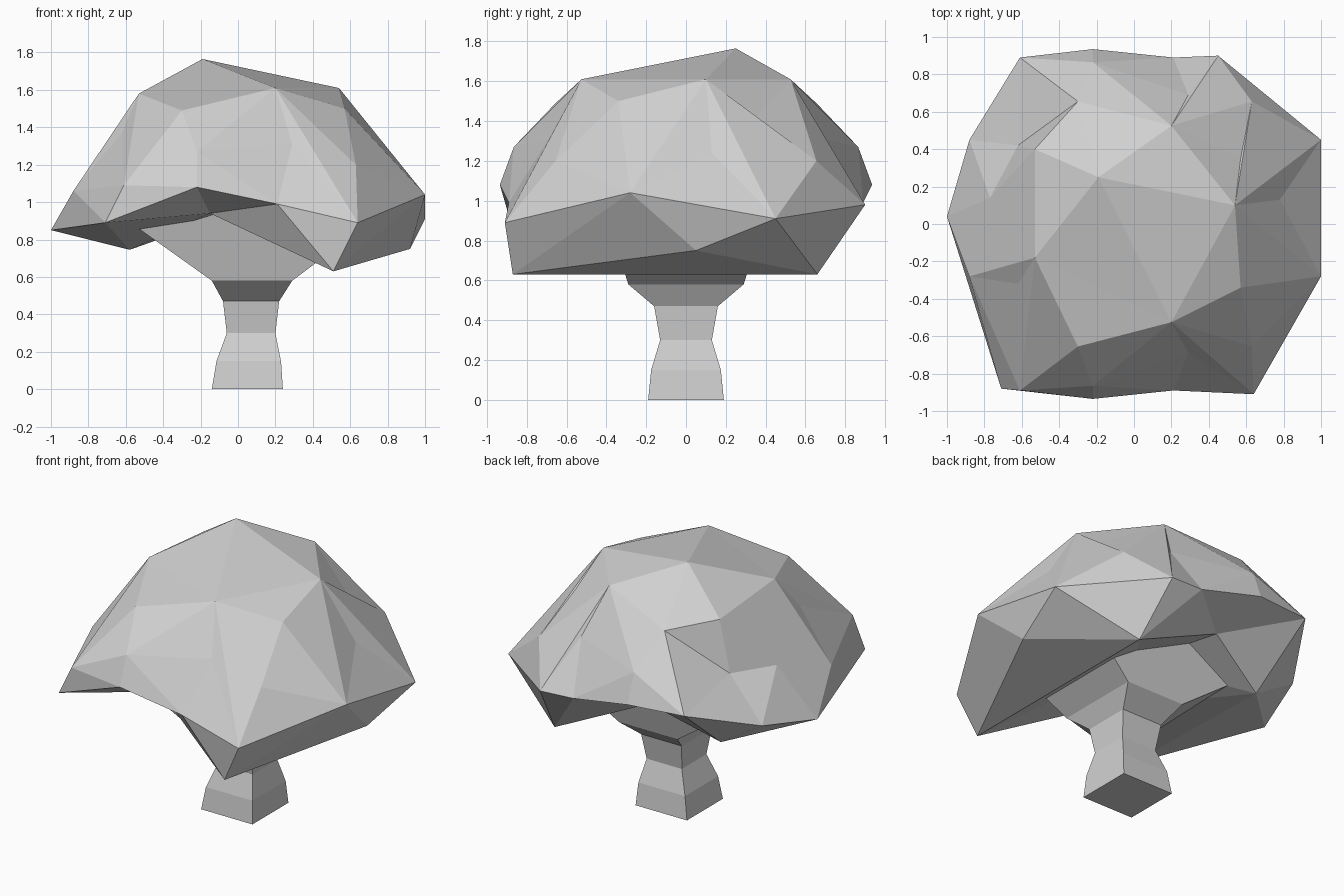
import bpy, bmesh
from mathutils import Vector

cube = bpy.data.objects.get("Cube")
if cube:
    bpy.data.objects.remove(cube, do_unlink=True)

grey = bpy.data.materials.new("plain grey")
grey.use_nodes = True
COLOUR = (0.64, 0.64, 0.64, 1)
grey.diffuse_color = COLOUR
grey.node_tree.nodes["Principled BSDF"].inputs["Base Color"].default_value = COLOUR


def finish(bm, name):
    """Turn a bmesh into a flat shaded object."""
    bmesh.ops.recalc_face_normals(bm, faces=bm.faces)
    mesh = bpy.data.meshes.new(name)
    bm.to_mesh(mesh)
    bm.free()
    mesh.materials.append(grey)
    obj = bpy.data.objects.new(name, mesh)
    bpy.context.collection.objects.link(obj)
    return obj


def flip_creased_edge(bm, region):
    """Turn one inward crease of the region into an outward ridge."""
    for edge in bm.edges:
        a, b = edge.verts
        if not region((a.co + b.co) / 2):
            continue
        f, g = edge.link_faces
        f.normal_update()
        g.normal_update()
        c = next(v for v in f.verts if v not in edge.verts)
        d = next(v for v in g.verts if v not in edge.verts)
        if (d.co - a.co).dot(f.normal) < 0.002 or bm.edges.get((c, d)):
            continue
        # both new triangles must still face the way the old ones did
        across = d.co - c.co
        side_a = across.cross(a.co - c.co)
        side_b = (b.co - c.co).cross(across)
        if side_a.dot(side_b) <= 0:
            continue
        if bmesh.utils.edge_rotate(edge, True):
            return True
    return False


def faceted_shell(name, corners, centre, ridged):
    """Join corners around a centre into a closed, possibly hollowed, shell."""
    bm = bmesh.new()
    target = {}
    for corner in corners:
        vert = bm.verts.new((corner - centre).normalized())
        target[vert] = corner
    bmesh.ops.convex_hull(bm, input=list(bm.verts))
    for vert in bm.verts:
        vert.co = target[vert]
    bmesh.ops.recalc_face_normals(bm, faces=bm.faces)
    for _ in range(40):
        if not flip_creased_edge(bm, ridged):
            break
    return finish(bm, name)


def lofted_post(name, rings):
    """Stack rectangular rings given as height, left x, right x, half depth."""
    bm = bmesh.new()
    loops = []
    for z, x0, x1, depth in rings:
        plan = ((x0, -depth), (x1, -depth), (x1, depth), (x0, depth))
        loops.append([bm.verts.new((x, y, z)) for x, y in plan])
    for low, high in zip(loops, loops[1:]):
        for i in range(4):
            j = (i + 1) % 4
            bm.faces.new((low[i], low[j], high[j], high[i]))
    bm.faces.new(loops[0])
    bm.faces.new(loops[-1])
    return finish(bm, name)


# Canopy corners that repeat front and back
paired = [
    (-.22, .935, 1.08), (.21, .89, .99), (-.3, .655, 1.49),
    (.2, .525, 1.61), (.29, .69, 1.31), (-.22, .865, 1.27),
    (.63, .655, 1.2), (-.61, .89, 1.09), (-.15, .6, .94),
]
# Canopy crown
crown = [
    (-.19, .25, 1.765), (-.53, .4, 1.53), (-.53, -.18, 1.58),
    (.57, -.34, 1.5), (.57, .35, 1.42), (.54, .1, 1.61),
    (.78, .13, 1.24), (-.62, .42, 1.2), (-.62, -.32, 1.37),
    (-.77, .14, 1.19),
]
# Canopy rim and underside
rim = [
    (-1, .04, .85), (-.88, .45, .93), (-.88, -.28, 1.06),
    (-.71, -.88, .89), (.64, -.91, .89), (.51, -.87, .63),
    (.51, .66, .63), (.92, .05, .75), (1, -.28, 1.04),
    (1, .45, .91), (.45, .9, .98), (-.58, .46, .745), (0, 0, .95),
]
corners = [Vector((x, side * y, z)) for x, y, z in paired for side in (-1, 1)]
corners += [Vector(p) for p in crown + rim]
faceted_shell("canopy", corners, Vector((0, 0, 1.15)),
              lambda p: p.x > .35 or (p.x < -.35 and p.y < .2))

# Trunk with a narrow waist and branches spreading to both sides
lofted_post("trunk", [
    (0, -.14, .24, .19), (.15, -.115, .23, .175), (.3, -.06, .2, .13),
    (.47, -.08, .22, .16), (.58, -.14, .29, .29), (1, -.73, .85, .42),
])
